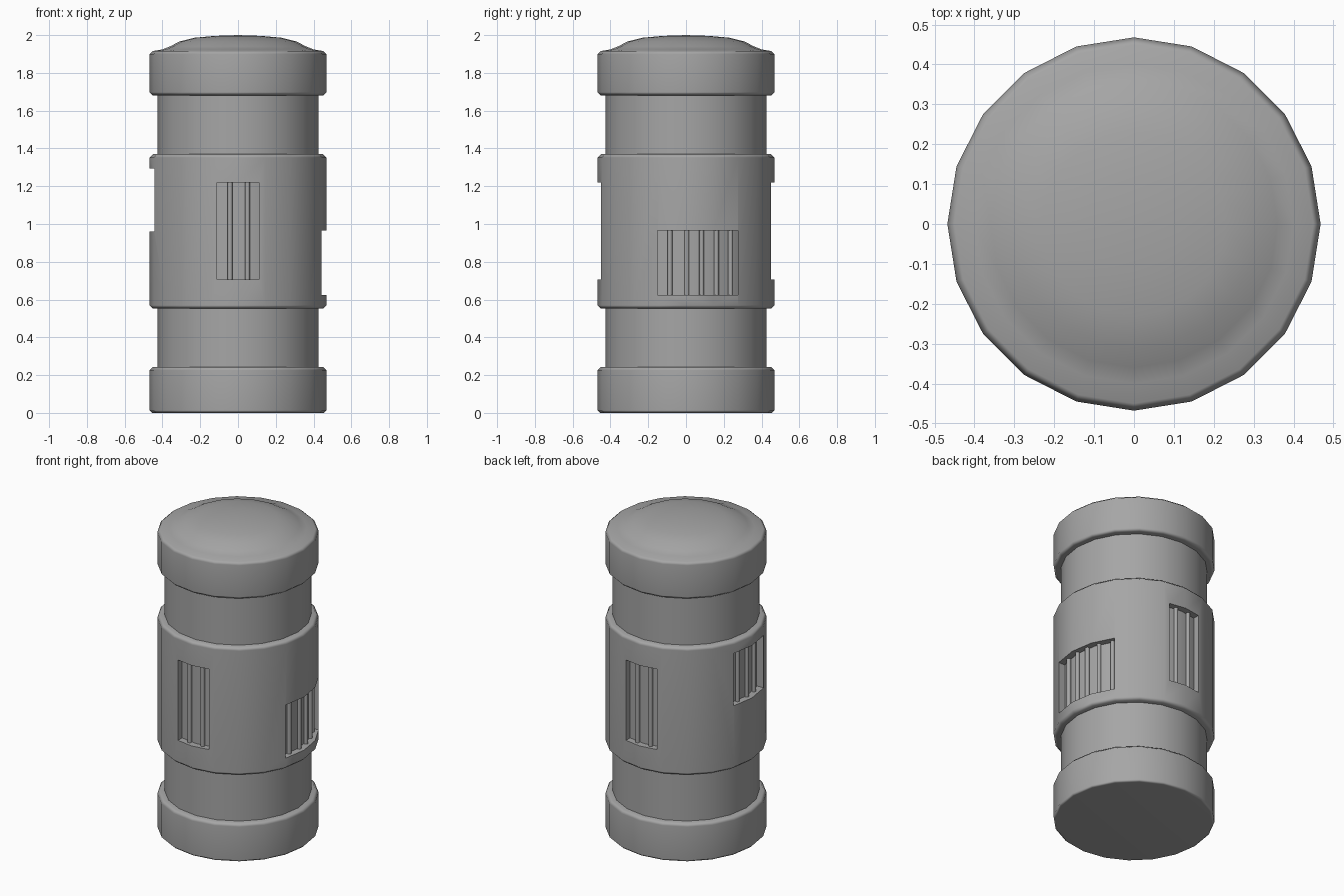
import bpy, bmesh, math

if "Cube" in bpy.data.objects:
    bpy.data.objects.remove(bpy.data.objects["Cube"])

SIDES = 20
R, CORE = 0.468, 0.426

# Dark grey finish for every part
grey = bpy.data.materials.new("dark_grey")
grey.diffuse_color = (0.38, 0.38, 0.38, 1)
grey.use_nodes = True
grey.node_tree.nodes["Principled BSDF"].inputs["Base Color"].default_value = grey.diffuse_color


def smooth(obj, angle=50):
    """Smooth shading that keeps the large faces even, plus the finish."""
    bpy.ops.object.select_all(action='DESELECT')
    obj.select_set(True)
    bpy.context.view_layer.objects.active = obj
    bpy.ops.object.shade_smooth_by_angle(angle=math.radians(angle))
    mod = obj.modifiers.new("even_normals", 'WEIGHTED_NORMAL')
    mod.keep_sharp = True
    obj.data.materials.append(grey)


def finish(name, bm):
    bmesh.ops.recalc_face_normals(bm, faces=bm.faces)
    mesh = bpy.data.meshes.new(name)
    bm.to_mesh(mesh)
    bm.free()
    obj = bpy.data.objects.new(name, mesh)
    bpy.context.collection.objects.link(obj)
    return obj


def lathe(name, profile, closed=False):
    """Revolve (radius, z) points round the z axis."""
    bm = bmesh.new()
    verts = [bm.verts.new((r, 0, z)) for r, z in profile]
    pairs = list(zip(verts, verts[1:]))
    if closed:
        pairs.append((verts[-1], verts[0]))
    edges = [bm.edges.new(p) for p in pairs]
    bmesh.ops.spin(bm, geom=verts + edges, axis=(0, 0, 1), cent=(0, 0, 0),
                   angle=math.tau, steps=SIDES)
    bmesh.ops.remove_doubles(bm, verts=bm.verts, dist=0.0005)
    return finish(name, bm)


# Inner body, visible at the necks and behind the windows
smooth(lathe("core", [(0, 0.1), (CORE, 0.1), (CORE, 1.8), (0, 1.8)]))

# Bottom band
smooth(lathe("base_band", [(0, 0), (0.455, 0), (R, 0.013), (R, 0.226),
                           (0.45, 0.244), (0.4, 0.244), (0, 0.24)]))

# Top band with its shallow dome
smooth(lathe("domed_cap", [(0, 1.68), (0.45, 1.68), (R, 1.698), (R, 1.9),
                           (0.45, 1.916), (0.4, 1.924), (0.36, 1.94),
                           (0.31, 1.966), (0.23, 1.986), (0.12, 1.996), (0, 2.0)]))

# Middle sleeve
sleeve = lathe("sleeve", [(0.4, 0.552), (0.45, 0.552), (R, 0.57), (R, 1.352),
                          (0.45, 1.37), (0.4, 1.37)], closed=True)

# Windows: facing angle, sideways range, height range, bar offsets
tall_bars = [-0.042, 0.05]
wide_bars = [-0.085, 0.004, 0.083, 0.161, 0.236]
windows = [("front", -90, -0.11, 0.11, 0.705, 1.22, tall_bars),
           ("back", 90, -0.11, 0.11, 0.705, 1.22, tall_bars),
           ("right", 0, -0.15, 0.275, 0.625, 0.965, wide_bars),
           ("left", 180, -0.15, 0.15, 0.96, 1.295, [-0.083, 0, 0.083])]

for side, angle, t0, t1, z0, z1, bars in windows:
    turn = math.radians(angle)
    bpy.ops.mesh.primitive_cube_add(size=1)
    cutter = bpy.context.object
    cutter.name = side + "_window_cutter"
    cutter.scale = (0.3, t1 - t0, z1 - z0)
    x, t = 0.45, (t0 + t1) / 2
    cutter.location = (x * math.cos(turn) - t * math.sin(turn),
                       x * math.sin(turn) + t * math.cos(turn), (z0 + z1) / 2)
    cutter.rotation_euler.z = turn
    cutter.hide_render = True
    mod = sleeve.modifiers.new(side, 'BOOLEAN')
    mod.object, mod.operation, mod.solver = cutter, 'DIFFERENCE', 'EXACT'
    bpy.ops.object.select_all(action='DESELECT')
    bpy.context.view_layer.objects.active = sleeve
    sleeve.select_set(True)
    bpy.ops.object.modifier_apply(modifier=mod.name)
    bpy.data.objects.remove(cutter, do_unlink=True)

    # Upright bars inside the window
    for i, t in enumerate(bars):
        x = math.sqrt(0.431 ** 2 - t * t)
        bpy.ops.mesh.primitive_cylinder_add(
            vertices=10, radius=0.013, depth=z1 - z0,
            location=(x * math.cos(turn) - t * math.sin(turn),
                      x * math.sin(turn) + t * math.cos(turn), (z0 + z1) / 2))
        bpy.context.object.name = f"{side}_window_bar_{i + 1}"
        smooth(bpy.context.object)

sleeve.data.materials.clear()
smooth(sleeve)
